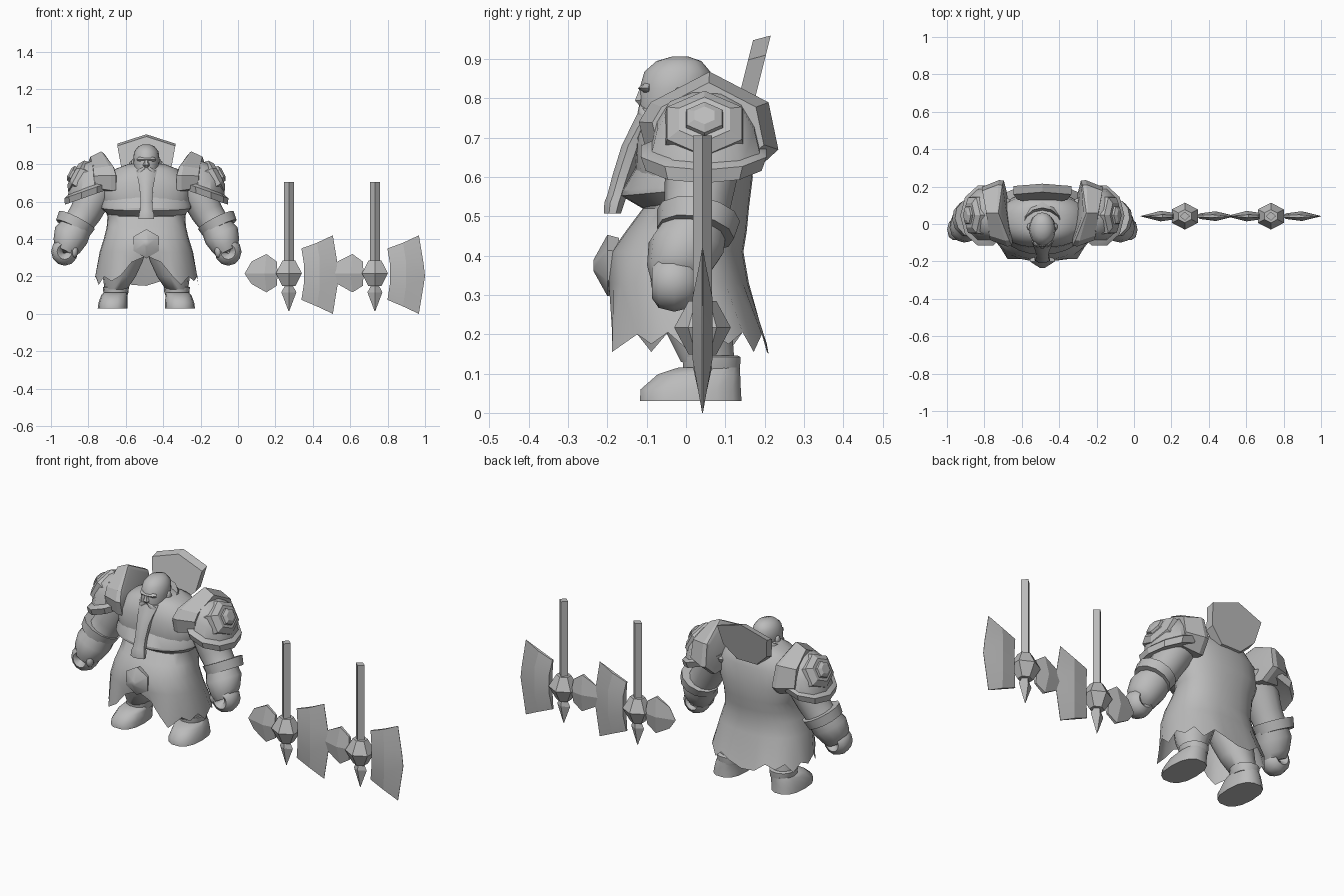
import bpy, bmesh
from math import sin, cos, pi, radians, copysign
from mathutils import Vector

default_cube = bpy.data.objects.get("Cube")
if default_cube:
    bpy.data.objects.remove(default_cube, do_unlink=True)

grey = bpy.data.materials.new("plain grey")
grey.use_nodes = True
colour = (0.5, 0.5, 0.5, 1)
grey.diffuse_color = colour
grey.node_tree.nodes["Principled BSDF"].inputs["Base Color"].default_value = colour

BODY = Vector((-0.49, 0, 0))


def finish(obj, mirror, angle):
    """Give an object its material, shading and optional mirrored twin."""
    obj.data.materials.clear()
    obj.data.materials.append(grey)
    bpy.ops.object.select_all(action='DESELECT')
    obj.select_set(True)
    bpy.context.view_layer.objects.active = obj
    bpy.ops.object.shade_smooth_by_angle(angle=radians(angle))
    if mirror:
        mod = obj.modifiers.new("Mirror", 'MIRROR')
        mod.use_mirror_merge = False
    return obj


def build(name, verts, faces, origin=BODY, mirror=False, angle=40):
    mesh = bpy.data.meshes.new(name)
    mesh.from_pydata([tuple(v) for v in verts], [], faces)
    bm = bmesh.new()
    bm.from_mesh(mesh)
    bmesh.ops.recalc_face_normals(bm, faces=bm.faces)
    bm.to_mesh(mesh)
    bm.free()
    obj = bpy.data.objects.new(name, mesh)
    obj.location = origin
    bpy.context.collection.objects.link(obj)
    return finish(obj, mirror, angle)


def ring(centre, rx, ry, sides=14, axis=(0, 0, 1), power=1.0, turn=0.0):
    """Ellipse of points around an axis; power below one makes it boxier."""
    w = Vector(axis).normalized()
    u = Vector((0, 1, 0)).cross(w).normalized()
    v = w.cross(u)
    points = []
    for i in range(sides):
        a = 2 * pi * (i + turn) / sides
        c, s = cos(a), sin(a)
        points.append(Vector(centre) + u * rx * copysign(abs(c) ** power, c)
                      + v * ry * copysign(abs(s) ** power, s))
    return points


def loft(name, rings, caps=(True, True), **options):
    """Skin a list of equal rings."""
    n = len(rings[0])
    verts = [p for r in rings for p in r]
    faces = [(k * n + i, k * n + (i + 1) % n, (k + 1) * n + (i + 1) % n, (k + 1) * n + i)
             for k in range(len(rings) - 1) for i in range(n)]
    if caps[0]:
        faces.append(tuple(range(n)))
    if caps[1]:
        faces.append(tuple(range(len(verts) - n, len(verts))))
    return build(name, verts, faces, **options)


def stack(name, rows, sides=14, power=1.0, turn=0.0, **options):
    """Loft horizontal ellipses given as (x, y, z, rx, ry)."""
    return loft(name, [ring(r[:3], r[3], r[4], sides, power=power, turn=turn) for r in rows],
                **options)


def ball(name, centre, size):
    """Mirrored pair of small ellipsoids, built as latitude rings."""
    x, y, z = centre
    rows = []
    for k in range(1, 8):
        a = pi * k / 8
        rows.append((x, y, z - size[2] * cos(a), size[0] * sin(a), size[1] * sin(a)))
    stack(name, rows, sides=8, mirror=True, angle=60)


# Torso and coat, with a ragged hem that is open at the front
SIDES = 28
coat = [(0.02, 0.80, 0.10, 0.08), (0.02, 0.775, 0.165, 0.115), (0.015, 0.70, 0.24, 0.14),
        (0.02, 0.60, 0.235, 0.15), (0.025, 0.52, 0.208, 0.135), (0.002, 0.465, 0.212, 0.153),
        (-0.022, 0.41, 0.225, 0.168), (-0.02, 0.33, 0.25, 0.18)]
rings = [ring((0, y, z), rx, ry, SIDES, power=0.85) for y, z, rx, ry in coat]
hem = ring((0, 0.01, 0.18), 0.278, 0.2, SIDES, power=0.85)
for i, p in enumerate(hem):
    p.z = (0.155, 0.20, 0.175, 0.205)[i % 4]
    if p.y < 0 and abs(p.x) < 0.2:
        p.y = -0.188
    if p.y < 0 and abs(p.x) < 0.13:
        p.z = 0.31 - 1.2 * max(0, abs(p.x) - 0.05)
    elif p.y > 0 and abs(p.x) < 0.02:
        p.z = 0.15
rings.append(hem)
loft("coat", rings, caps=(True, False), angle=45)

# Flared lower lip of the breastplate, on the front only
verts, faces, steps = [], [], 12
for k, (z, rx, ry) in enumerate([(0.64, 0.22, 0.125), (0.575, 0.243, 0.165),
                                 (0.562, 0.243, 0.165), (0.53, 0.21, 0.11)]):
    for i in range(steps + 1):
        a = pi + pi * i / steps
        verts.append((cos(a) * rx, sin(a) * ry, z + 0.015 * sin(a) + 0.005))
        if k and i:
            b = k * (steps + 1) + i
            faces.append((b, b - 1, b - steps - 2, b - steps - 1))
build("breastplate_lip", verts, faces, angle=30)

# Collar around the neck, dipping at the front
LEAN = (0, -0.5, 0.87)
loft("collar", [ring((0, y, z), r, r, 12, LEAN) for y, z, r in
                [(0.0, 0.70, 0.15), (-0.005, 0.77, 0.108), (0, 0.79, 0.1), (0, 0.76, 0.085)]],
     caps=(False, False), angle=30)

# Belt buckle with a raised middle
loft("belt_buckle", [[Vector((r * sin(pi * i / 3), y, 0.375 + r * cos(pi * i / 3)))
                      for i in range(6)] for y, r in [(-0.17, 0.07), (-0.2, 0.078), (-0.235, 0.015)]],
     angle=50)

# Head and face
stack("head", [(0, -0.015, 0.906, 0.018, 0.022), (0, -0.018, 0.895, 0.044, 0.057),
               (0, -0.022, 0.868, 0.065, 0.084), (0, -0.028, 0.825, 0.071, 0.09),
               (0, -0.035, 0.78, 0.067, 0.084), (0, -0.045, 0.735, 0.057, 0.072),
               (0, -0.04, 0.69, 0.045, 0.045)], sides=16, angle=60)
stack("brow", [(0, -0.092, 0.842, 0.04, 0.015), (0, -0.096, 0.826, 0.052, 0.026),
               (0, -0.092, 0.812, 0.045, 0.018)], sides=8, angle=70)
stack("nose", [(0, -0.108, 0.828, 0.009, 0.01), (0, -0.116, 0.795, 0.018, 0.016),
               (0, -0.11, 0.782, 0.013, 0.01)], sides=6)
ball("ear", (0.07, -0.015, 0.80), (0.012, 0.02, 0.03))
stack("moustache", [(0.012, -0.105, 0.783, 0.012, 0.014), (0.026, -0.103, 0.765, 0.024, 0.02),
                    (0.04, -0.092, 0.74, 0.014, 0.016)], sides=8, mirror=True, angle=60)

# Long beard with a flared tip
stack("beard", [(0, -0.075, 0.775, 0.064, 0.045), (0, -0.11, 0.725, 0.05, 0.034),
                (0, -0.135, 0.68, 0.04, 0.031), (0, -0.16, 0.605, 0.034, 0.029),
                (0, -0.175, 0.555, 0.036, 0.027), (0, -0.182, 0.535, 0.043, 0.028),
                (0, -0.187, 0.507, 0.045, 0.023)], sides=8, turn=0.5, angle=50)

# Leaning back plate
outline = [(-0.155, 0.91), (0, 0.96), (0.155, 0.91), (0.135, 0.80), (0.06, 0.73),
           (-0.06, 0.73), (-0.135, 0.80)]
loft("back_plate", [[Vector((x, 0.168 + shift + 0.25 * (z - 0.95), z - drop)) for x, z in outline]
                    for shift, drop in ((0, 0.012), (0.045, 0))], angle=20)

# Arms: sleeve, bracelet and gripping fist
path = [((0.22, 0.05, 0.72), 0.1), ((0.285, 0.04, 0.62), 0.094), ((0.325, 0.03, 0.54), 0.086),
        ((0.365, 0.025, 0.48), 0.08), ((0.402, 0.0, 0.42), 0.096), ((0.425, -0.02, 0.365), 0.08),
        ((0.435, -0.03, 0.33), 0.06)]
DOWN = (0.45, -0.15, -0.88)
loft("arm", [ring(c, r, r, 12, DOWN) for c, r in path], mirror=True, angle=60)
cuff_centre = Vector((0.385, 0.027, 0.475))
loft("bracelet", [ring(cuff_centre + Vector(DOWN) * d, r, r, 12, DOWN)
                  for d, r in [(-0.03, 0.08), (-0.03, 0.107), (0.02, 0.099), (0.02, 0.08)]],
     mirror=True, angle=30)
bpy.ops.mesh.primitive_torus_add(major_segments=12, minor_segments=8, major_radius=0.04,
                                 minor_radius=0.032, location=BODY)
fist = bpy.context.object
fist.name = "fist"
for v in fist.data.vertices:
    x, y, z = v.co
    v.co = (x + 0.437, 1.75 * z - 0.03, 0.333 - y * 1.05)
finish(fist, True, 60)
ball("thumb", (0.385, -0.065, 0.335), (0.02, 0.025, 0.035))

# Shoulder armour: slanted flange, dome, rim, outer plate and stud
flange = [(-0.10, 0.66), (-0.12, 0.74), (-0.09, 0.79), (0.06, 0.868), (0.21, 0.79),
          (0.235, 0.67), (0.17, 0.61)]
layers = []
for x, scale, slant in [(0.16, 0.85, 0.6), (0.162, 0.98, 0.75), (0.188, 1, 0.55), (0.28, 0.8, 0.2)]:
    layers.append([Vector((x + slant * max(0, z - 0.77) + 0.25 * max(0, y - 0.06), 0.05 + (y - 0.05) * scale,
                           0.73 + (z - 0.73) * scale)) for y, z in flange])
loft("shoulder_flange", layers, mirror=True, angle=25)
UP = (0.33, 0, 0.94)
loft("shoulder_dome", [ring((0.31, 0.05, z), rx, ry, 10, UP) for z, rx, ry in
                       [(0.65, 0.118, 0.15), (0.73, 0.108, 0.13), (0.785, 0.076, 0.095),
                        (0.81, 0.03, 0.04)]], mirror=True, angle=35)
loft("shoulder_rim", [ring((0.305, 0.045, z), rx, ry, 10, UP) for z, rx, ry in
                      [(0.635, 0.10, 0.13), (0.63, 0.138, 0.155), (0.665, 0.142, 0.168),
                       (0.68, 0.11, 0.14)]], mirror=True, angle=25)
OUT = (0.85, 0, 0.45)
for part, spans in [("shoulder_plate", [(0.33, 0.715, 0.118), (0.375, 0.737, 0.11),
                                        (0.392, 0.747, 0.075)]),
                    ("shoulder_stud", [(0.38, 0.737, 0.056), (0.403, 0.752, 0.052),
                                       (0.412, 0.757, 0.03)])]:
    loft(part, [ring((x, 0.047, z), 0.85 * r, r, 6, OUT) for x, z, r in spans],
         mirror=True, angle=20)

# Legs and boots
stack("leg", [(0.10, 0, 0.40, 0.12, 0.12), (0.125, 0.02, 0.28, 0.105, 0.10),
              (0.145, 0.035, 0.2, 0.088, 0.085), (0.163, 0.055, 0.13, 0.06, 0.07)],
      mirror=True, angle=60)
stack("boot", [(0.18, 0.012, 0.03, 0.08, 0.132), (0.178, 0.012, 0.06, 0.078, 0.13),
               (0.172, 0.033, 0.098, 0.07, 0.107), (0.165, 0.058, 0.115, 0.063, 0.08)],
      power=0.8, mirror=True, angle=45)
stack("boot_cuff", [(0.163, 0.065, 0.1, 0.062, 0.072), (0.163, 0.065, 0.115, 0.067, 0.074),
                    (0.163, 0.065, 0.142, 0.07, 0.076), (0.163, 0.065, 0.146, 0.06, 0.068)],
      power=0.9, mirror=True, angle=30)


def blade(name, columns, thickness, origin):
    """Wedge blade from columns of (x, z) points, thin at its rim."""
    rows, total = len(columns[0]), len(columns)
    verts, faces = [], []
    for side in (-1, 1):
        start = len(verts)
        for column, t in zip(columns, thickness):
            for j, (x, z) in enumerate(column):
                rim = 0.3 if j in (0, rows - 1) else 1
                verts.append((x, side * max(t * rim, 0.001), z))
        for c in range(total - 1):
            for j in range(rows - 1):
                a = start + c * rows + j
                faces.append((a, a + 1, a + rows + 1, a + rows))
    loop = [c * rows for c in range(total)] + [(total - 1) * rows + j for j in range(1, rows)]
    loop += [c * rows + rows - 1 for c in range(total - 2, -1, -1)] + list(range(rows - 2, 0, -1))
    half = total * rows
    for a, b in zip(loop, loop[1:] + loop[:1]):
        faces.append((a, b, b + half, a + half))
    build(name, verts, faces, origin=origin, angle=15)


# Two matching axes standing head down
large = [[(0.067, 0.35), (0.08, 0.27), (0.08, 0.16), (0.067, 0.075)],
         [(0.15, 0.38), (0.165, 0.29), (0.165, 0.14), (0.15, 0.04)],
         [(0.235, 0.42), (0.26, 0.27), (0.268, 0.2), (0.235, 0.0)]]
small = [[(-0.065, 0.28), (-0.06, 0.215), (-0.065, 0.15)],
         [(-0.12, 0.32), (-0.13, 0.215), (-0.12, 0.115)],
         [(-0.2, 0.28), (-0.237, 0.215), (-0.2, 0.16)]]
for label, x in (("inner", 0.272), ("outer", 0.732)):
    place = Vector((x, 0.042, 0))
    for part, sides, turn, rows in [
            ("handle", 4, 0, [(0.24, 0.027, 0.024), (0.705, 0.027, 0.024)]),
            ("hub", 6, 0.5, [(0.148, 0.04, 0.035), (0.217, 0.08, 0.072), (0.285, 0.04, 0.035)]),
            ("spike", 4, 0, [(0.015, 0.002, 0.002), (0.115, 0.04, 0.024), (0.15, 0.022, 0.02)])]:
        stack(f"{label}_axe_{part}", [(0, 0, z, rx, ry) for z, rx, ry in rows], sides=sides,
              turn=turn, origin=place, angle=20)
    blade(f"{label}_axe_large_blade", large, (0.015, 0.026, 0), place)
    blade(f"{label}_axe_small_blade", small, (0.018, 0.028, 0), place)
